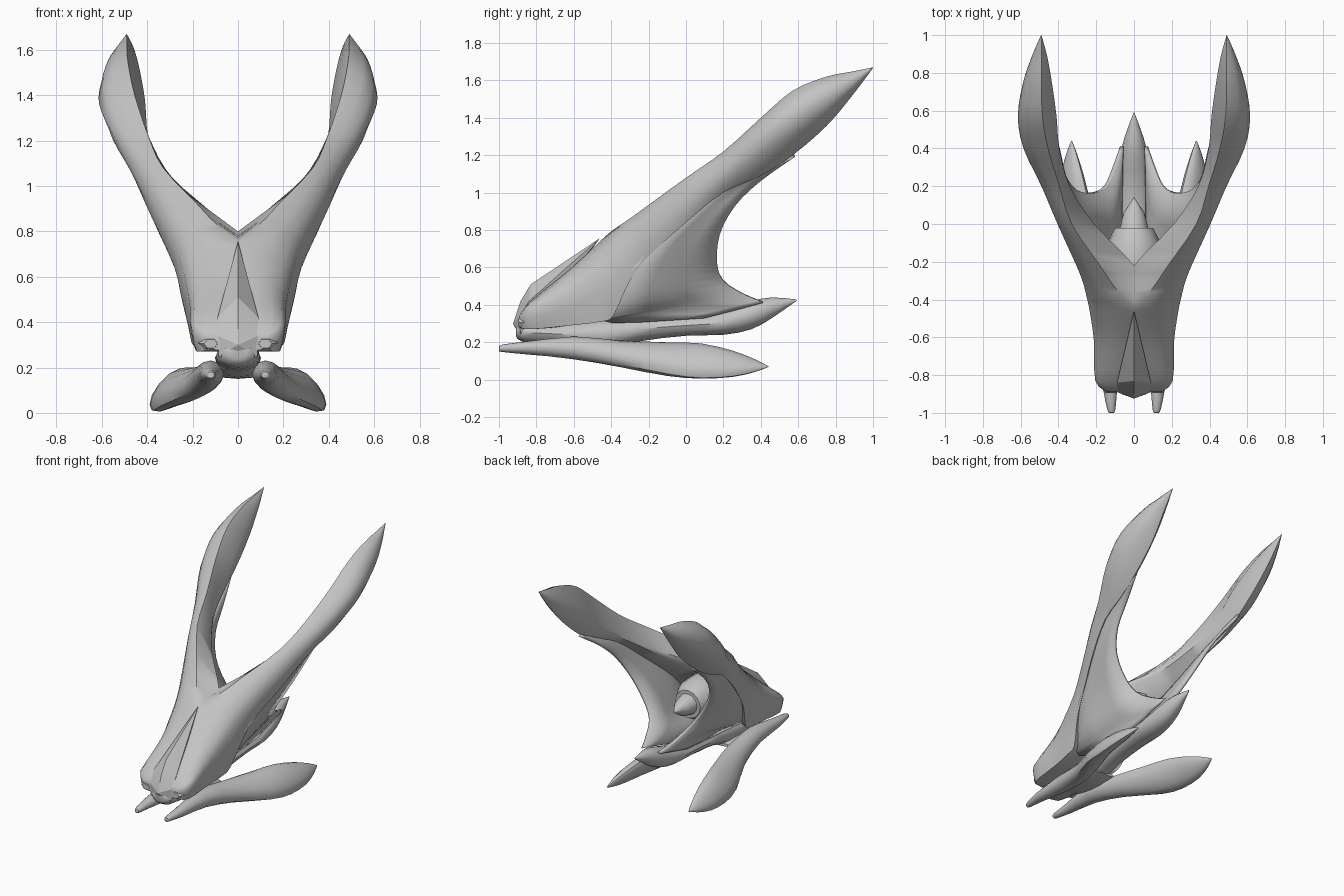
import bpy, bmesh, math
from mathutils import Vector

if "Cube" in bpy.data.objects:
    bpy.data.objects.remove(bpy.data.objects["Cube"])

grey = bpy.data.materials.new("hull_grey")
grey.diffuse_color = (0.55, 0.55, 0.55, 1)
grey.use_nodes = True
grey.node_tree.nodes["Principled BSDF"].inputs["Base Color"].default_value = grey.diffuse_color


def finish(name, bm, mirror=False, thickness=0, angle=40):
    """Turn a bmesh into a smooth shaded grey object."""
    bmesh.ops.remove_doubles(bm, verts=bm.verts, dist=0.0005)
    bmesh.ops.recalc_face_normals(bm, faces=bm.faces)
    me = bpy.data.meshes.new(name)
    bm.to_mesh(me)
    bm.free()
    me.materials.append(grey)
    ob = bpy.data.objects.new(name, me)
    bpy.context.collection.objects.link(ob)
    bpy.ops.object.select_all(action='DESELECT')
    ob.select_set(True)
    bpy.context.view_layer.objects.active = ob
    bpy.ops.object.shade_smooth_by_angle(angle=math.radians(angle))
    if thickness:
        mod = ob.modifiers.new("thickness", 'SOLIDIFY')
        mod.thickness = thickness
        mod.offset = 0
    if mirror:
        mod = ob.modifiers.new("mirror", 'MIRROR')
        mod.merge_threshold = 0.001
    return ob


def refine(rows, steps=3):
    """Smoothly interpolate extra rows between the given rows of numbers."""
    out = []
    for i in range(len(rows) - 1):
        p0, p1, p2 = rows[max(i - 1, 0)], rows[i], rows[i + 1]
        p3 = rows[min(i + 2, len(rows) - 1)]
        for s in range(steps):
            t = s / steps
            out.append([b + .5 * t * (c - a + t * (2 * a - 5 * b + 4 * c - d
                        + t * (3 * (b - c) + d - a)))
                        for a, b, c, d in zip(p0, p1, p2, p3)])
    return out + [list(rows[-1])]


def loft(rings, closed=True, caps=True):
    """Skin a list of equally long point rings."""
    bm = bmesh.new()
    rows = [[bm.verts.new(p) for p in r] for r in rings]
    n = len(rows[0])
    for a, b in zip(rows, rows[1:]):
        for i in range(n if closed else n - 1):
            j = (i + 1) % n
            quad = [a[i], a[j], b[j], b[i]]
            if closed and all(abs(v.co.x) < 1e-5 for v in quad):
                continue  # nothing on the centre plane
            bm.faces.new(quad)
    if caps:
        bm.faces.new(rows[0])
        bm.faces.new(rows[-1])
    return bm


def spindle(name, stations, sides=12, mirror=False, steps=2):
    """Elliptical sections: y, x, z, half width, half height, tilt."""
    rings = []
    for y, x, z, a, b, tilt in refine(stations, steps):
        ring = []
        for k in range(sides):
            t = 2 * math.pi * k / sides
            u, w = a * math.cos(t), b * math.sin(t)
            ring.append((x + u * math.cos(tilt) - w * math.sin(tilt), y,
                         z + u * math.sin(tilt) + w * math.cos(tilt)))
        rings.append(ring)
    return finish(name, loft(rings), mirror)


# Hull that splits into two raised wings
# y, top edge x z, outer edge x z, lower edge x z, inner lip x z, lip height
SECTIONS = [
    (-.89, .06, .345, .14, .34, .12, .28, 0, .27, .075),
    (-.83, .09, .42, .205, .38, .18, .27, 0, .27, .145),
    (-.62, .06, .59, .212, .47, .19, .29, 0, .29, .29),
    (-.46, .01, .74, .235, .60, .205, .31, 0, .36, .38),
    (-.39, .06, .80, .25, .65, .21, .34, 0, .48, .29),
    (-.31, .12, .855, .27, .72, .25, .51, 0, .65, .13),
    (-.22, .18, .92, .305, .80, .28, .64, 0, .75, .05),
    (0, .33, 1.08, .405, .97, .37, .84, .21, .90, .03),
    (.2, .395, 1.22, .49, 1.12, .43, 1.0, .34, 1.05, .03),
    (.4, .455, 1.40, .585, 1.29, .45, 1.09, .395, 1.16, .05),
    (.57, .485, 1.545, .615, 1.39, .46, 1.2, .41, 1.28, .10),
    (.75, .49, 1.62, .587, 1.49, .47, 1.355, .435, 1.42, .10),
    (.89, .49, 1.648, .54, 1.58, .485, 1.52, .46, 1.56, .05),
    (1.0, .491, 1.67, .492, 1.669, .491, 1.667, .49, 1.668, .001),
]


def rounded(p, q, corner, amount):
    """Two points bulging from the line p-q towards the corner."""
    c = (p + q) / 2 * (1 - amount) + corner * amount
    return [p * (1 - t) ** 2 + c * 2 * t * (1 - t) + q * t * t for t in (.33, .67)]


rings = []
for y, tx, tz, ox, oz, bx, bz, ix, iz, h in refine(SECTIONS):
    top, out, low = Vector((tx, y, tz)), Vector((ox, y, oz)), Vector((bx, y, bz))
    ix = max(ix, 0)
    rings.append([top, *rounded(top, out, Vector((ox, y, tz)), .8), out,
                  *rounded(out, low, Vector((ox, y, bz)), .4), low,
                  (ix, y, iz), (ix, y, iz + h)])
finish("winged_hull", loft(rings), mirror=True, angle=50)

# Thin side webs between each wing and the keel
REAR = [(.455, .58, 1.2), (.40, .4, 1.07), (.37, .26, .93), (.31, .18, .78),
        (.22, .165, .63), (.15, .2, .53), (.105, .3, .46), (.065, .41, .415)]
FRONT = [(.455, .5, 1.16), (.425, .2, 1.03), (.365, 0, .87), (.285, -.2, .69),
         (.25, -.31, .57), (.185, -.41, .38), (.09, -.40, .31), (.07, .1, .33)]
rows = [[Vector(f).lerp(Vector(r), t) for t in (0, .33, .67, 1)]
        for f, r in zip(refine(FRONT), refine(REAR))]
finish("side_web", loft(rows, closed=False, caps=False), True, 0.02, 60)

# Central keel
spindle("keel", [
    (-.91, 0, .265, .04, .03, 0), (-.87, 0, .255, .09, .055, 0),
    (-.7, 0, .245, .10, .06, 0), (-.45, 0, .24, .10, .085, 0),
    (-.25, 0, .27, .09, .065, 0), (0, 0, .29, .085, .055, 0),
    (.2, 0, .305, .088, .065, 0), (.35, 0, .345, .075, .075, 0),
    (.46, 0, .385, .05, .055, 0), (.59, 0, .425, .002, .004, 0)])

# Short bridge joining the blade arms under the keel
spindle("arm_bridge", [
    (-.7, 0, .2, .06, .015, 0), (-.6, 0, .195, .12, .035, 0),
    (-.45, 0, .19, .13, .04, 0), (-.34, 0, .19, .11, .015, 0)])

# Lower blade arms
spindle("blade_arm", [
    (-1, .12, .165, .012, .012, 0), (-.98, .12, .168, .022, .02, 0),
    (-.85, .127, .17, .04, .035, 0), (-.6, .125, .17, .065, .06, -.5),
    (-.35, .165, .138, .085, .062, -.7), (-.1, .255, .11, .115, .06, -.75),
    (.08, .303, .1, .115, .052, -.9), (.25, .325, .085, .085, .04, -.9),
    (.37, .33, .075, .04, .02, -.9), (.44, .33, .07, .002, .002, -.9)],
    mirror=True)

# Small nose guns
spindle("nose_gun", [
    (-.895, .12, .305, .03, .022, 0), (-.865, .13, .308, .046, .036, 0),
    (-.75, .135, .31, .05, .04, 0)], sides=6, mirror=True, steps=1)

# Ridged canopy on the nose
bm = bmesh.new()
for p in [(0, -.46, .757), (0, -.83, .51), (0, -.885, .42), (0, -.925, .30)]:
    bm.verts.new(p)
for s in (-1, 1):
    for x, y, z in [(.09, -.84, .42), (.088, -.89, .34), (.085, -.885, .25)]:
        bm.verts.new((s * x, y, z))
bm.verts.new((0, -.87, .2))
bmesh.ops.convex_hull(bm, input=bm.verts)
finish("canopy", bm, angle=20)

# Engine with a cone tip, tucked under the fork
spindle("engine", [(y, 0, .59, r, r, 0) for y, r in (
    (-.4, .10), (-.25, .15), (-.1, .142), (-.02, .10), (-.02, .075),
    (.06, .055), (.14, .002))], sides=16, steps=1)
